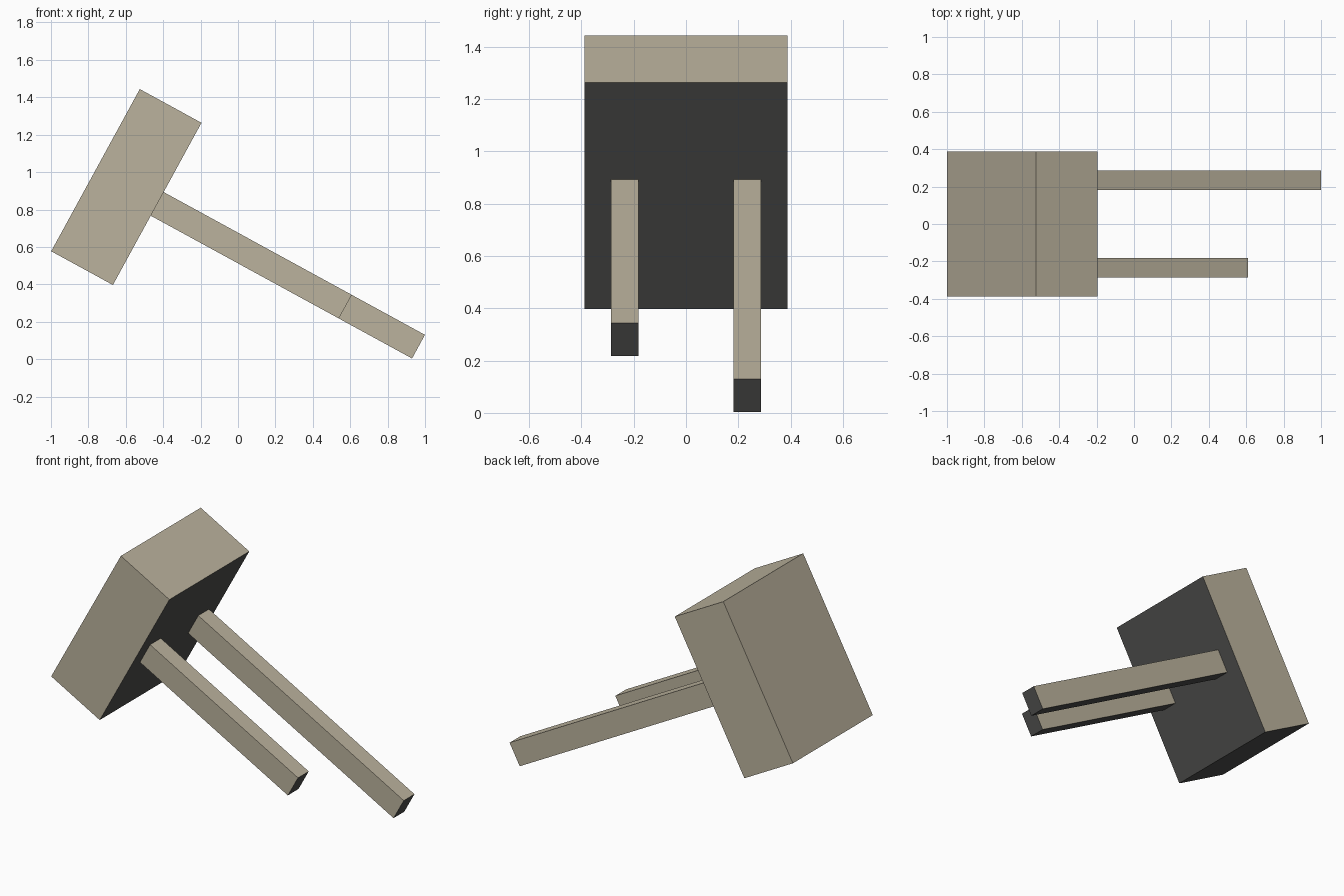
import bpy, math
from mathutils import Matrix, Vector

if "Cube" in bpy.data.objects:
    bpy.data.objects.remove(bpy.data.objects["Cube"])

TILT = math.radians(28.65)
ROT = Matrix.Rotation(TILT, 4, 'Y')          # local +x points right and down
JOINT = Vector((-0.432, 0.0, 0.830))         # where the legs meet the slab


def material(name, rgb):
    m = bpy.data.materials.new(name)
    m.diffuse_color = (*rgb, 1.0)
    m.use_nodes = True
    m.node_tree.nodes["Principled BSDF"].inputs["Base Color"].default_value = m.diffuse_color
    return m


BEIGE = material("beige", (0.50, 0.45, 0.34))
CHARCOAL = material("charcoal", (0.075, 0.075, 0.072))


def tilted_box(name, x0, x1, y, width, height):
    """Box along the tilted axis, from x0 to x1 measured from the joint."""
    bpy.ops.mesh.primitive_cube_add(size=1)
    ob = bpy.context.object
    ob.name = name
    shape = Matrix.Translation(((x0 + x1) / 2, y, 0)) @ Matrix.Diagonal((x1 - x0, width, height, 1))
    ob.data.transform(Matrix.Translation(JOINT) @ ROT @ shape)
    ob.data.materials.append(BEIGE)
    ob.data.materials.append(CHARCOAL)
    # faces that point downward are charcoal
    for p in ob.data.polygons:
        p.material_index = 1 if p.normal.z < -0.1 else 0
    return ob


# thick slab
tilted_box("slab", -0.376, 0.0, 0.0, 0.776, 0.988)
# two legs of different length
tilted_box("short_leg", 0.0, 1.146, -0.234, 0.104, 0.144)
tilted_box("long_leg", 0.0, 1.592, 0.234, 0.104, 0.144)
